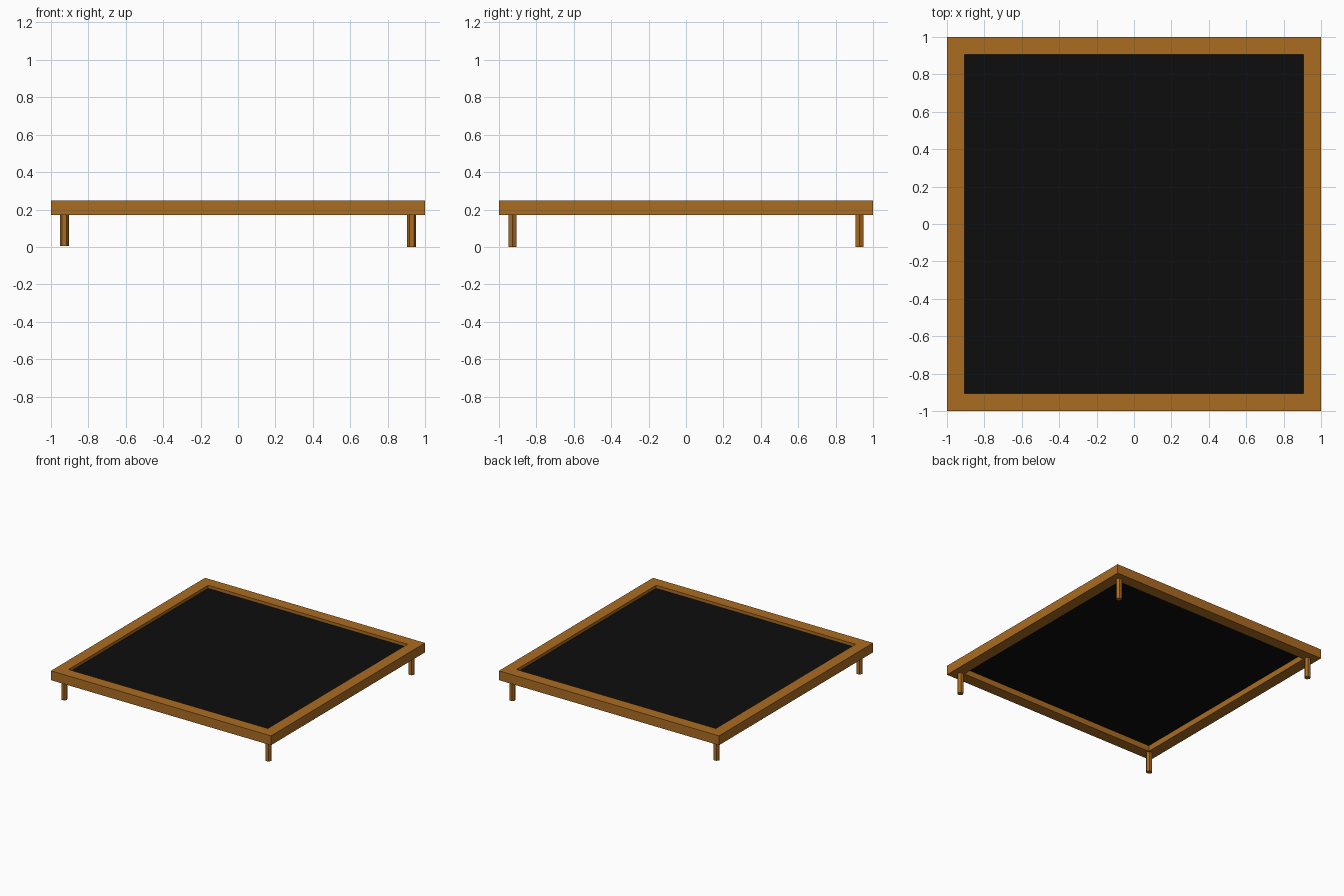
import bpy
import bmesh
from math import radians

if "Cube" in bpy.data.objects:
    bpy.data.objects.remove(bpy.data.objects["Cube"])

OUTER, INNER = 1.0, 0.906
BOTTOM, TOP = 0.17, 0.247
PANEL_Z = 0.22
LEG_OFFSET, LEG_RADIUS = 0.928, 0.024


def make_material(name, color):
    mat = bpy.data.materials.new(name)
    mat.use_nodes = True
    mat.diffuse_color = color
    mat.node_tree.nodes["Principled BSDF"].inputs["Base Color"].default_value = color
    return mat


def add_object(name, bm, mat):
    bmesh.ops.recalc_face_normals(bm, faces=bm.faces)
    mesh = bpy.data.meshes.new(name)
    bm.to_mesh(mesh)
    bm.free()
    mesh.materials.append(mat)
    obj = bpy.data.objects.new(name, mesh)
    bpy.context.collection.objects.link(obj)
    return obj


wood = make_material("warm_wood", (0.41, 0.15, 0.016, 1))
black = make_material("black_fabric", (0.004, 0.004, 0.004, 1))

# Square frame with mitred corners
bm = bmesh.new()
corners = [(-1, -1), (1, -1), (1, 1), (-1, 1)]
profile = [(OUTER, BOTTOM), (OUTER, TOP), (INNER, TOP), (INNER, BOTTOM)]
rings = [[bm.verts.new((x * r, y * r, z)) for r, z in profile] for x, y in corners]
for i, ring in enumerate(rings):
    following = rings[(i + 1) % 4]
    for j in range(4):
        k = (j + 1) % 4
        bm.faces.new((ring[j], following[j], following[k], ring[k]))
add_object("frame", bm, wood)

# Thin panel recessed inside the frame
bm = bmesh.new()
bmesh.ops.create_cube(bm, size=2)
bmesh.ops.scale(bm, vec=(INNER, INNER, 0.002), verts=bm.verts)
panel = add_object("panel", bm, black)
panel.location.z = PANEL_Z

# Hexagonal corner legs; the right pair is slightly shorter
for x, side, foot in ((-1, "right", 0.006), (1, "left", 0.0)):
    for y, end in ((-1, "front"), (1, "back")):
        height = BOTTOM - foot
        bm = bmesh.new()
        bmesh.ops.create_cone(bm, cap_ends=True, segments=6, radius1=LEG_RADIUS,
                              radius2=LEG_RADIUS, depth=height)
        leg = add_object(f"{end}_{side}_leg", bm, wood)
        leg.location = (x * LEG_OFFSET, y * LEG_OFFSET, foot + height / 2)
        leg.rotation_euler.z = radians(90)
